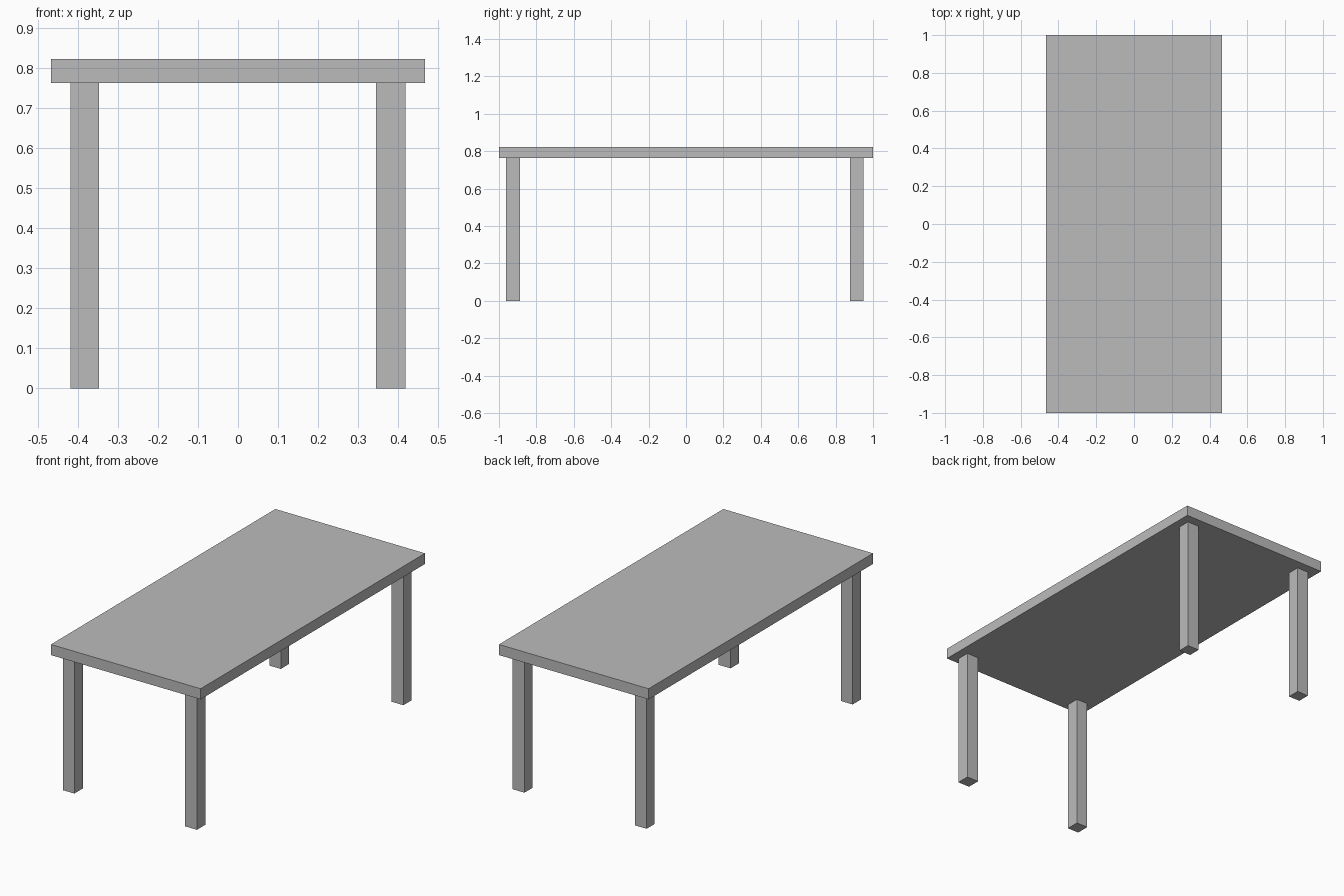
import bpy

cube = bpy.data.objects.get("Cube")
if cube:
    bpy.data.objects.remove(cube, do_unlink=True)

grey = bpy.data.materials.new("plain grey")
grey.use_nodes = True
colour = (0.5, 0.5, 0.5, 1)
grey.diffuse_color = colour
grey.node_tree.nodes["Principled BSDF"].inputs["Base Color"].default_value = colour


def box(name, x, y, z):
    """Box spanning the given (low, high) range on each axis."""
    spans = (x, y, z)
    bpy.ops.mesh.primitive_cube_add(size=1, location=[(a + b) / 2 for a, b in spans])
    obj = bpy.context.object
    obj.name = name
    obj.scale = [b - a for a, b in spans]
    bpy.ops.object.transform_apply(location=False, rotation=False, scale=True)
    obj.data.materials.append(grey)
    return obj


TOP_UNDERSIDE = 0.763

# Tabletop slab
box("tabletop", (-0.467, 0.467), (-1, 1), (TOP_UNDERSIDE, 0.823))

# Four square legs, set in from the corners
leg_x = {"right": (-0.418, -0.347), "left": (0.344, 0.418)}
leg_y = {"front": (-0.963, -0.888), "back": (0.877, 0.948)}
for end, y in leg_y.items():
    for side, x in leg_x.items():
        box(f"{end}_{side}_leg", x, y, (0, TOP_UNDERSIDE))
